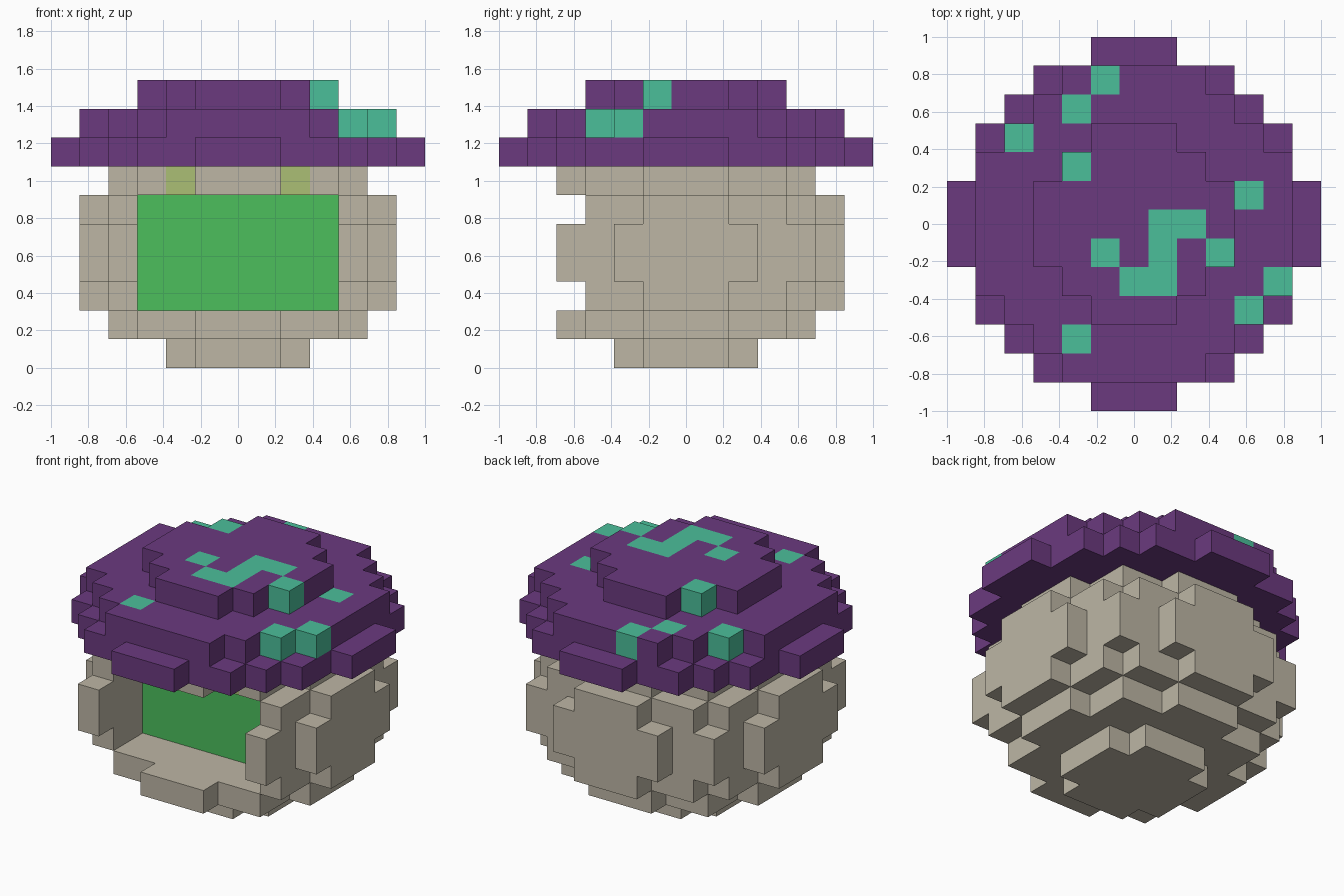
import bpy
import bmesh
from mathutils import Vector

if "Cube" in bpy.data.objects:
    bpy.data.objects.remove(bpy.data.objects["Cube"], do_unlink=True)

UNIT = 2 / 13  # edge length of one block


def make_material(name, hex_code):
    """Flat material from an sRGB hex colour, converted to linear."""
    srgb = [int(hex_code[i:i + 2], 16) / 255 for i in (0, 2, 4)]
    colour = [c / 12.92 if c <= 0.04045 else ((c + 0.055) / 1.055) ** 2.4 for c in srgb]
    mat = bpy.data.materials.new(name)
    mat.use_nodes = True
    mat.diffuse_color = (*colour, 1)
    bsdf = mat.node_tree.nodes["Principled BSDF"]
    bsdf.inputs["Base Color"].default_value = (*colour, 1)
    bsdf.inputs["Roughness"].default_value = 0.9
    return mat


PURPLE = make_material("cap purple", "6B3A7F")
TEAL = make_material("spot teal", "4BBF9A")
BEIGE = make_material("stem beige", "BDB6A5")
GREEN = make_material("face green", "4CBF5C")
OLIVE = make_material("eye olive", "ABBF75")


def disc(z, half_widths):
    """Blocks of one round layer; half_widths is indexed by |y|."""
    return {(x, y, z)
            for row, half in enumerate(half_widths)
            for y in {row, -row}
            for x in range(-half, half + 1)}


def block_object(name, cells, solid, materials, pick):
    """Mesh the outer faces of the cells; pick(cell, normal) gives a material index."""
    bm = bmesh.new()
    for cell in sorted(cells):
        centre = Vector(cell) + Vector((0, 0, 0.5))
        for axis in range(3):
            for sign in (-1, 1):
                normal = Vector((0, 0, 0))
                normal[axis] = sign
                if tuple(int(c + n) for c, n in zip(cell, normal)) in solid:
                    continue
                u = Vector((0, 0, 0))
                u[(axis + 1) % 3] = 0.5
                v = normal.cross(u)
                mid = centre + normal * 0.5
                corners = (mid - u - v, mid + u - v, mid + u + v, mid - u + v)
                face = bm.faces.new([bm.verts.new(p * UNIT) for p in corners])
                face.material_index = pick(cell, tuple(normal))
    bmesh.ops.remove_doubles(bm, verts=bm.verts, dist=1e-4)
    mesh = bpy.data.meshes.new(name)
    bm.to_mesh(mesh)
    bm.free()
    for mat in materials:
        mesh.materials.append(mat)
    obj = bpy.data.objects.new(name, mesh)
    bpy.context.collection.objects.link(obj)
    return obj


# Stem layers, narrow foot to rounded belly to neck
FOOT = [2, 2, 1]
NECK = [4, 4, 3, 3, 1]
SHOULDER = [5, 5, 4, 4, 3, 1]
BELLY = [5, 5, 5, 4, 4, 2]
stem = set()
for z, layer in enumerate([FOOT, NECK, SHOULDER, BELLY, BELLY, SHOULDER, NECK]):
    stem |= disc(z, layer)

# Front recess for the face
stem -= {(x, y, z) for x in range(-3, 4) for y in range(-6, -1) for z in range(2, 6)}

# Cap layers, wide brim to small crown
cap = (disc(7, [6, 6, 5, 5, 4, 3, 1])
       | disc(8, [5, 5, 5, 4, 3, 2])
       | disc(9, [3, 3, 2, 1]))

# Spots on the middle layer and the crown
spots = {(x, y, 8) for x, y in
         [(-1, 5), (-2, 4), (-4, 3), (4, 1), (5, -2), (4, -3), (-2, -4)]}
spots |= {(x, y, 9) for x, y in
          [(-2, 2), (-1, -1), (3, -1), (1, 0), (2, 0), (1, -1), (0, -2), (1, -2)]}


def stem_colour(cell, normal):
    x, y, z = cell
    if normal == (0, -1, 0) and y == -1 and abs(x) <= 3 and 2 <= z <= 5:
        return 1  # back wall of the recess
    if abs(x) == 2 and y == -3 and z == 6:
        return 2  # eye blocks
    return 0


solid = stem | cap
block_object("mushroom_stem", stem, solid, [BEIGE, GREEN, OLIVE], stem_colour)
block_object("mushroom_cap", cap, solid, [PURPLE, TEAL],
             lambda cell, normal: int(cell in spots))
